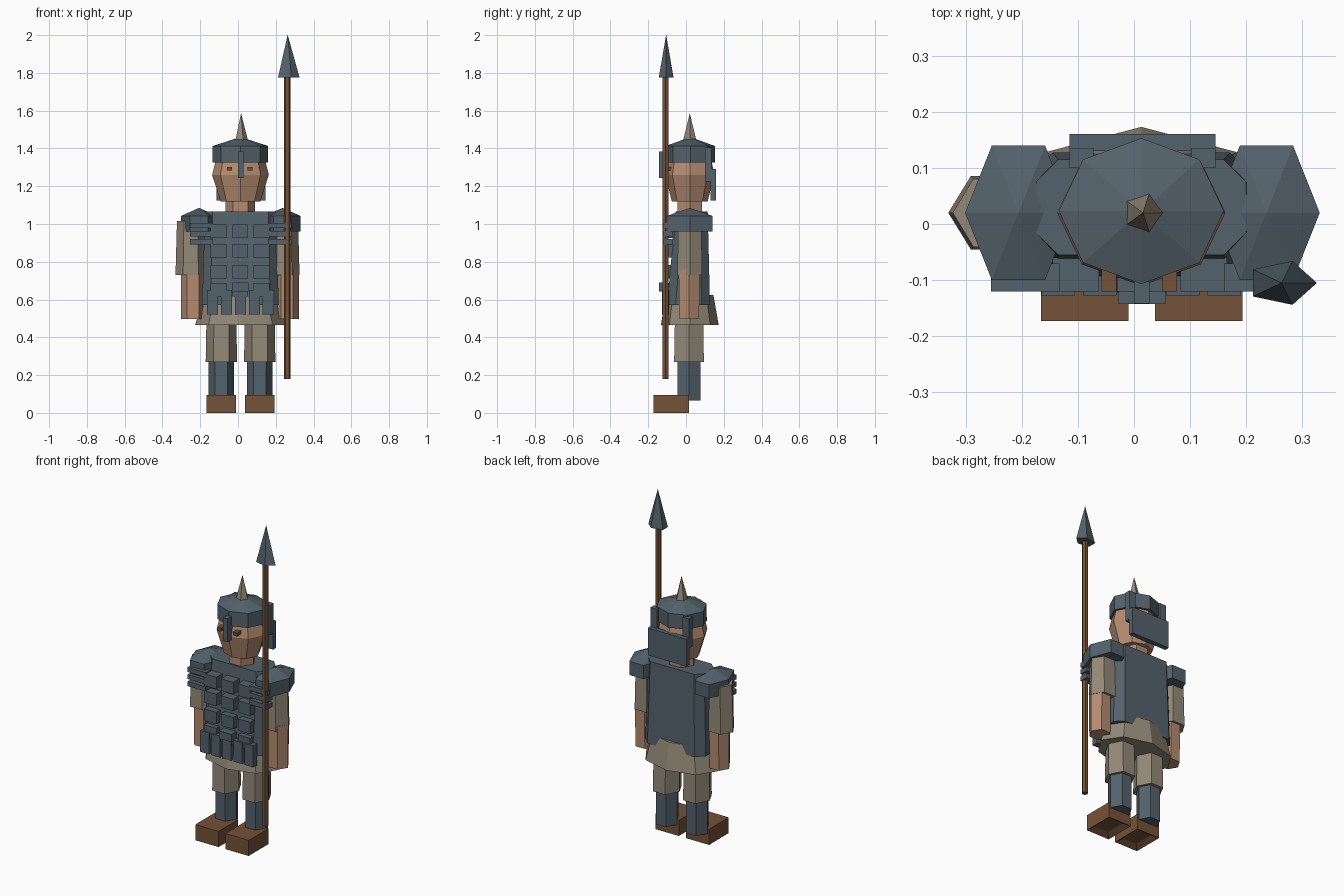
import bpy, bmesh, math

if "Cube" in bpy.data.objects:
    bpy.data.objects.remove(bpy.data.objects["Cube"])


def material(name, rgb):
    m = bpy.data.materials.new(name)
    m.diffuse_color = (*rgb, 1.0)
    m.use_nodes = True
    m.node_tree.nodes["Principled BSDF"].inputs["Base Color"].default_value = m.diffuse_color
    return m


STEEL = material("blue grey steel", (0.088, 0.122, 0.148))
CLOTH = material("tan cloth", (0.29, 0.25, 0.185))
SKIN = material("skin", (0.46, 0.262, 0.165))
BROWN = material("brown leather and wood", (0.175, 0.085, 0.04))

CX, CY = 0.013, 0.02   # body axis


def finish(bm, name, mat):
    bmesh.ops.remove_doubles(bm, verts=bm.verts, dist=1e-5)
    bmesh.ops.recalc_face_normals(bm, faces=bm.faces)
    me = bpy.data.meshes.new(name)
    bm.to_mesh(me)
    bm.free()
    me.materials.append(mat)
    ob = bpy.data.objects.new(name, me)
    bpy.context.collection.objects.link(ob)
    return ob


def skin_loops(name, loops, mat):
    """Join stacked loops of points into a closed faceted solid."""
    bm = bmesh.new()
    rows = [[bm.verts.new(p) for p in loop] for loop in loops]
    n = len(rows[0])
    for a, b in zip(rows, rows[1:]):
        for i in range(n):
            j = (i + 1) % n
            bm.faces.new((a[i], a[j], b[j], b[i]))
    bm.faces.new(rows[0][::-1])
    bm.faces.new(rows[-1])
    bmesh.ops.dissolve_degenerate(bm, dist=1e-5, edges=bm.edges)
    return finish(bm, name, mat)


def prism(name, sides, rings, mat):
    """rings: (z, centre x, centre y, radius x, radius y); tiny radius = point."""
    loops = []
    for z, cx, cy, rx, ry in rings:
        loops.append([(cx + rx * math.cos(2 * math.pi * i / sides),
                       cy + ry * math.sin(2 * math.pi * i / sides), z)
                      for i in range(sides)])
    return skin_loops(name, loops, mat)


def box(name, x, y, z, mat):
    loops = [[(x[0], y[0], h), (x[1], y[0], h), (x[1], y[1], h), (x[0], y[1], h)] for h in z]
    return skin_loops(name, loops, mat)


def chamfered(x0, x1, y0, y1, z, c):
    return [(x0 + c, y0, z), (x1 - c, y0, z), (x1, y0 + c, z), (x1, y1 - c, z),
            (x1 - c, y1, z), (x0 + c, y1, z), (x0, y1 - c, z), (x0, y0 + c, z)]


P = 0.0005  # radius of a pointed tip

# Head, neck and eyes
prism("head", 8, [(1.12, CX, CY, 0.105, 0.095), (1.26, CX, CY, 0.15, 0.13),
                  (1.36, CX, CY, 0.125, 0.11)], SKIN)
prism("neck", 6, [(1.04, CX, CY, 0.078, 0.075), (1.14, CX, CY, 0.078, 0.075)], SKIN)
for x in (-0.058, 0.05):
    box("eye", (x, x + 0.027), (-0.12, -0.07), (1.282, 1.302), BROWN)

# Helmet with spike, nose guard and rear guards
prism("helmet", 8, [(1.325, CX, CY + 0.003, 0.147, 0.13), (1.413, CX, CY + 0.003, 0.147, 0.13),
                    (1.46, CX, CY + 0.003, P, P)], STEEL)
prism("helmet_spike", 5, [(1.445, CX + 0.003, CY, 0.036, 0.036),
                          (1.585, CX + 0.003, CY, P, P)], CLOTH)
box("nose_guard", (0.0, 0.028), (-0.142, -0.09), (1.243, 1.385), STEEL)
for x in (-0.115, 0.102):
    box("rear_strap", (x, x + 0.043), (0.1, 0.135), (1.225, 1.405), STEEL)
box("neck_guard", (-0.115, 0.145), (0.13, 0.16), (1.125, 1.29), STEEL)

# Cuirass and skirt
skin_loops("cuirass", [chamfered(-0.19, 0.216, -0.1, 0.127, 0.57, 0.045),
                       chamfered(-0.175, 0.2, -0.055, 0.115, 1.065, 0.04)], STEEL)
prism("skirt", 8, [(0.465, CX, CY, 0.24, 0.153), (0.625, CX, CY, 0.195, 0.125)], CLOTH)

# Chest plates: three columns by four rows
for x in (-0.145, -0.03, 0.083):
    for z in (0.925, 0.822, 0.712, 0.615):
        box("chest_plate", (x, x + 0.083), (-0.12, -0.06), (z, z + 0.072), STEEL)
box("belt_plate", (-0.028, 0.056), (-0.143, -0.1), (0.643, 0.69), STEEL)

# Hanging strips below the belt
for i in range(5):
    x = -0.165 + i * 0.074
    box("hanging_strip", (x, x + 0.06), (-0.127, -0.09), (0.52, 0.65), STEEL)

# Shoulder bands at the front
for x in (-0.255, 0.16):
    for z in (0.978, 0.935, 0.892):
        box("shoulder_band", (x, x + 0.122), (-0.12, -0.07), (z, z + 0.028), STEEL)

# Shoulder pads and arms
for side, pad_x, arm_x, hand_x in (("left", -0.206, -0.25, -0.238), ("right", 0.236, 0.245, 0.26)):
    prism(side + "_shoulder_pad", 6, [(0.96, pad_x, CY, 0.095, 0.138),
                                      (1.043, pad_x, CY, 0.095, 0.138),
                                      (1.085, pad_x, CY, P, P)], STEEL)
    prism(side + "_sleeve", 6, [(0.73, arm_x, CY, 0.081, 0.076),
                                (1.015, arm_x, CY, 0.073, 0.07)], CLOTH)
    prism(side + "_forearm", 6, [(0.498, hand_x, 0.017, 0.063, 0.06),
                                 (0.76, hand_x, 0.017, 0.063, 0.065)], SKIN)

# Legs, greaves and shoes
for side, x in (("left", -0.088), ("right", 0.115)):
    prism(side + "_trouser_leg", 6, [(0.27, x, 0.016, 0.083, 0.091),
                                     (0.56, x, 0.016, 0.078, 0.085)], CLOTH)
    prism(side + "_greave", 6, [(0.065, x, 0.016, 0.067, 0.07),
                                (0.3, x, 0.016, 0.067, 0.07)], STEEL)
    shoe = box(side + "_shoe", (x - 0.078, x + 0.078), (-0.173, 0.016), (0.0, 0.095), BROWN)
    # recessed sole
    bm = bmesh.new()
    bm.from_mesh(shoe.data)
    bm.faces.ensure_lookup_table()
    sole = min(bm.faces, key=lambda f: f.calc_center_median().z)
    bmesh.ops.inset_region(bm, faces=[sole], thickness=0.045)
    bmesh.ops.translate(bm, verts=sole.verts, vec=(0, 0, 0.02))
    bm.to_mesh(shoe.data)
    bm.free()

# Spear
prism("spear_shaft", 6, [(0.18, 0.261, -0.108, 0.017, 0.018),
                         (1.79, 0.261, -0.108, 0.017, 0.018)], BROWN)
prism("spear_head", 5, [(1.775, 0.263, -0.105, 0.063, 0.041),
                        (2.0, 0.263, -0.105, P, P)], STEEL)
